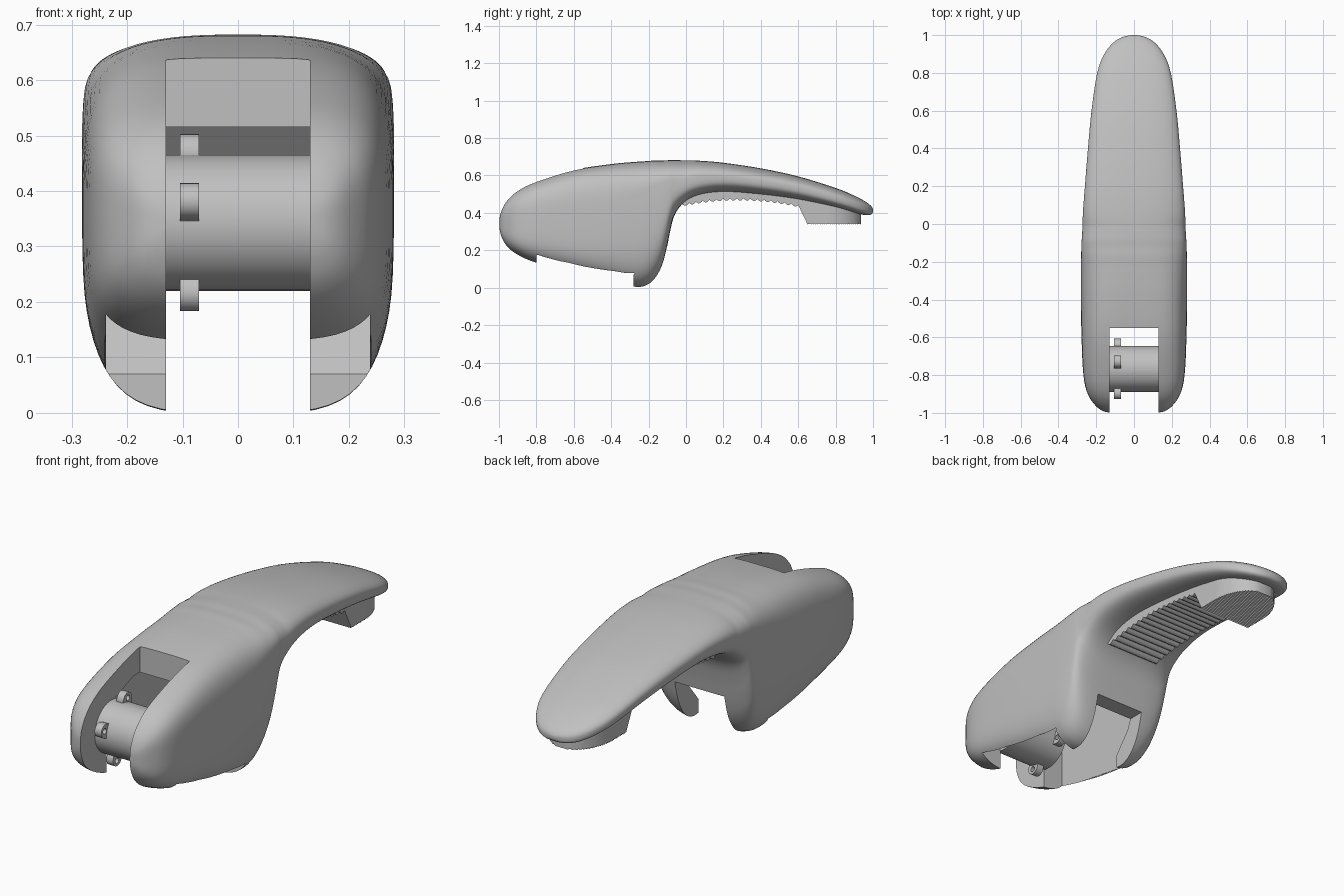
import bpy, bmesh, math
from mathutils import Matrix, Vector

cube = bpy.data.objects.get("Cube")
if cube:
    bpy.data.objects.remove(cube, do_unlink=True)

grey = bpy.data.materials.new("plain grey")
grey.use_nodes = True
grey.diffuse_color = (0.53, 0.53, 0.53, 1)
grey.node_tree.nodes["Principled BSDF"].inputs["Base Color"].default_value = (0.53, 0.53, 0.53, 1)


def add_object(name, data):
    obj = bpy.data.objects.new(name, data)
    bpy.context.scene.collection.objects.link(obj)
    data.materials.append(grey)
    return obj


def select_only(obj):
    bpy.ops.object.select_all(action='DESELECT')
    obj.select_set(True)
    bpy.context.view_layer.objects.active = obj


def smooth(obj, degrees=35):
    select_only(obj)
    bpy.ops.object.shade_smooth_by_angle(angle=math.radians(degrees))


def loft(name, sections):
    """Closed skin through rings with equal point counts."""
    bm = bmesh.new()
    rings = [[bm.verts.new(p) for p in s] for s in sections]
    for a, b in zip(rings, rings[1:]):
        for i in range(len(a)):
            j = (i + 1) % len(a)
            bm.faces.new((a[i], a[j], b[j], b[i]))
    bm.faces.new(rings[0])
    bm.faces.new(rings[-1])
    bmesh.ops.recalc_face_normals(bm, faces=bm.faces)
    mesh = bpy.data.meshes.new(name)
    bm.to_mesh(mesh)
    bm.free()
    return add_object(name, mesh)


def prism(name, profile, x0, x1):
    """Side profile of (y, z) points extruded across x."""
    return loft(name, [[(x, y, z) for y, z in profile] for x in (x0, x1)])


def cut(obj, cutter):
    mod = obj.modifiers.new("cut", 'BOOLEAN')
    mod.operation = 'DIFFERENCE'
    mod.solver = 'EXACT'
    mod.object = cutter
    select_only(obj)
    bpy.ops.object.modifier_apply(modifier=mod.name)
    bpy.data.objects.remove(cutter, do_unlink=True)


def arc(cy, cz, r, start, end, steps):
    angles = [math.radians(start + (end - start) * i / steps) for i in range(steps + 1)]
    return [(cy + r * math.cos(a), cz + r * math.sin(a)) for a in angles]


# Housing and handle: y, underside, top, half width
stations = [
    (-1, .33, .36, .12), (-.99, .275, .41, .165), (-.96, .22, .465, .205),
    (-.9, .173, .52, .245), (-.8, .13, .568, .268), (-.6, .075, .63, .278),
    (-.4, .025, .661, .281), (-.28, 0, .672, .281), (-.22, .004, .676, .281),
    (-.17, .04, .68, .28), (-.13, .11, .68, .279), (-.105, .2, .681, .278),
    (-.085, .3, .682, .277), (-.06, .39, .682, .275), (-.01, .455, .681, .273),
    (.07, .495, .679, .27), (.2, .51, .668, .26), (.4, .495, .638, .244),
    (.6, .468, .595, .225), (.8, .425, .533, .195), (.9, .4, .492, .157),
    (.96, .388, .46, .11), (.99, .391, .436, .06), (1, .405, .42, .015)]


def spline(points, steps):
    pts = [Vector(p) for p in points]
    pts = [pts[0]] + pts + [pts[-1]]
    out = []
    for a, b, c, d in zip(pts, pts[1:], pts[2:], pts[3:]):
        for k in range(steps):
            t = k / steps
            out.append(b + (c - a) * t / 2 + (a - b * 2.5 + c * 2 - d / 2) * t * t
                       + (b * 3 - a - c * 3 + d) * t ** 3 / 2)
    return out + [pts[-1]]


def body_section(station, count=64):
    """Rounded box whose widest level climbs smoothly from housing to handle."""
    y, low, high, half = station
    t = min(max((y + .6) / .6, 0), 1)
    t = t * t * (3 - 2 * t)
    middle = (low + high) / 2
    if y < 0:
        middle += (.568 - middle) * t
    upper_power = 4 - 1.5 * t
    lower_power = 4 - min(max((y + .1) * 3, 0), 1.1)
    ring = []
    for i in range(count):
        a = math.tau * (i + .5) / count
        c, s = math.cos(a), math.sin(a)
        power, reach = (upper_power, high - middle) if s > 0 else (lower_power, low - middle)
        ring.append((math.copysign(half * abs(c) ** (2 / power), c), y,
                     middle + reach * abs(s) ** (2 / power)))
    return ring


body = loft("housing_and_handle", [body_section(s) for s in spline(stations, 4)])

# Open sloped base
cut(body, prism("base_cutter", [(-.8, -.2), (-.28, -.2), (-.28, .07), (-.8, .165)], -.24, .24))
# Hollow chamber above the base
cut(body, prism("chamber_cutter", [(-.8, .1), (-.28, .05), (-.28, .07), (-.2, .17), (-.17, .25),
                                   (-.18, .46), (-.23, .515), (-.6, .515), (-.8, .44)], -.238, .238))
# Front slot and rear opening
cut(body, prism("slot_cutter", [(-1.2, -.3), (.1, -.3), (.1, .22), (-.3, .22), (-.3, .3),
                                (-.55, .3), (-.55, .9), (-1.2, .9)], -.13, .13))
smooth(body)

# Roller across the slot
CY, CZ, R = -.767, .343, .122
roller = prism("roller", arc(CY, CZ, R, 0, 354.375, 63), -.134, .134)
smooth(roller)

# Four pierced lugs around the roller
for n in range(4):
    a = math.radians(73 + 90 * n)
    curve = bpy.data.curves.new("roller_lug", 'CURVE')
    curve.dimensions = '2D'
    curve.fill_mode = 'BOTH'
    curve.extrude = .0175
    h = .0325
    outer = [(-h, R - .02), (h, R - .02)] + arc(0, .133, h, 0, 180, 12)
    for outline in (outer, arc(0, .14, .013, 0, 337.5, 15)):
        s = curve.splines.new('POLY')
        s.points.add(len(outline) - 1)
        for p, (u, v) in zip(s.points, outline):
            p.co = (u, v, 0, 1)
        s.use_cyclic_u = True
    lug = add_object("roller_lug", curve)
    tangent = Vector((0, math.sin(a), -math.cos(a)))
    radial = Vector((0, math.cos(a), math.sin(a)))
    axes = Matrix((tangent, radial, tangent.cross(radial))).transposed()
    lug.matrix_world = Matrix.Translation((-.0875, CY, CZ)) @ axes.to_4x4()

# Curved bearing saddle against the rear chamber wall
saddle = prism("bearing_saddle", arc(-.25, .31, .085, -20, 200, 24)
               + arc(-.25, .31, .05, 200, -20, 24), .05, .13)
smooth(saddle)


# Ribbed grip pad with a deeper foot near the handle end
def pad_section(y, z):
    half = .14
    if y > .75:
        half *= math.sqrt(1 - ((y - .75) / .19) ** 2)
    top = .57 - .16 * y
    return [(-half, y, z), (half, y, z), (half, y, top), (-half, y, top)]


sections = []
ribs, steps = 17, 6
for i in range(ribs * steps + 1):
    y = -.02 + .62 * i / (ribs * steps)
    ridge = abs(math.sin(math.pi * i / steps))
    sections.append(pad_section(y, .478 - .35 * (y - .28) ** 2 - .012 * ridge))
for i in range(57):
    sections.append(pad_section(.65 + .285 * i / 56, .338 + .005 * (i % 2)))
pad = loft("grip_pad", sections)
smooth(pad, 25)
